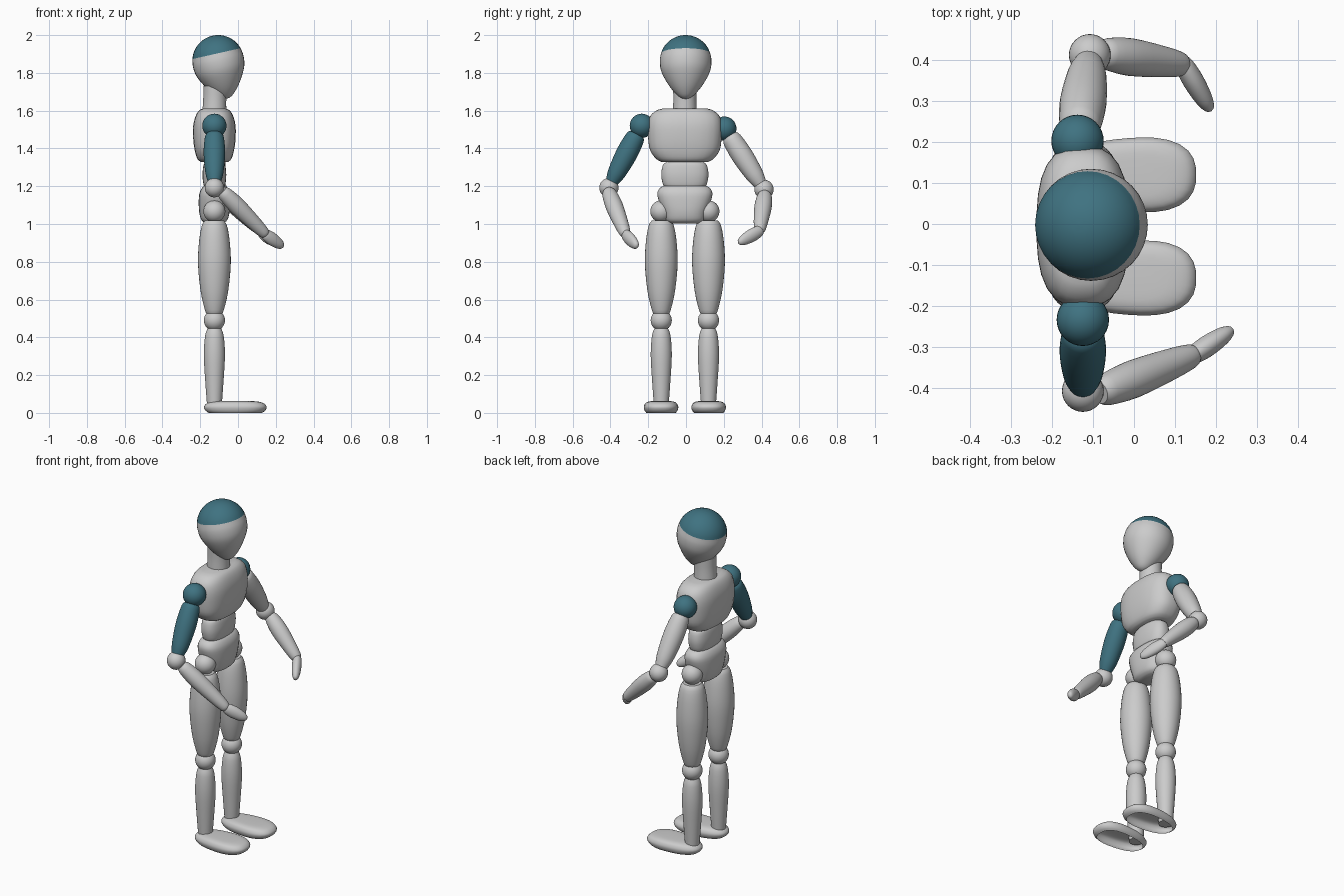
import bpy, bmesh
from math import sin, cos, pi, radians, sqrt
from mathutils import Vector

if "Cube" in bpy.data.objects:
    bpy.data.objects.remove(bpy.data.objects["Cube"])

SEG = 32
CX, CY = -0.125, -0.006      # body axis

teal = bpy.data.materials.new("teal")
teal.diffuse_color = (0.05, 0.17, 0.22, 1)
teal.use_nodes = True
teal.node_tree.nodes["Principled BSDF"].inputs["Base Color"].default_value = teal.diffuse_color


def finish(name, bm, mat=None):
    bmesh.ops.recalc_face_normals(bm, faces=bm.faces)
    me = bpy.data.meshes.new(name)
    bm.to_mesh(me)
    bm.free()
    ob = bpy.data.objects.new(name, me)
    bpy.context.collection.objects.link(ob)
    if mat:
        me.materials.append(mat)
    bpy.ops.object.select_all(action='DESELECT')
    ob.select_set(True)
    bpy.context.view_layer.objects.active = ob
    bpy.ops.object.shade_smooth_by_angle(angle=radians(40))
    return ob


def smooth_rings(rings, n=3):
    """Catmull-Rom interpolation between the given cross-sections."""
    p = [Vector(r) for r in rings]
    p = [2 * p[0] - p[1]] + p + [2 * p[-1] - p[-2]]
    out = []
    for a, b, c, d in zip(p, p[1:], p[2:], p[3:]):
        for i in range(n):
            t = i / n
            out.append(0.5 * (2 * b + (c - a) * t + (2 * a - 5 * b + 4 * c - d) * t * t
                              + (3 * b - a - 3 * c + d) * t ** 3))
    return out + [p[-2]]


def loft(name, rings, start, end=None, mat=None, power=2, flare=0, open_bottom=False):
    """Rings are (height, half x, half y); with an end point, height runs 0..1 along the axis."""
    start = Vector(start)
    axis = Vector(end) - start if end else Vector((0, 0, 1))
    rot = axis.to_track_quat('Z', 'Y') if end else None
    bm = bmesh.new()
    loops = []
    for h, rx, ry in smooth_rings(rings):
        loop = []
        for i in range(SEG):
            a = 2 * pi * i / SEG
            c, s = cos(a), sin(a)
            k = (abs(c) ** power + abs(s) ** power) ** (-1 / power)
            v = Vector((rx * c * k, ry * s * k * (1 + flare * (c - 0.5)), h * axis.length))
            if rot:
                v = rot @ v
            loop.append(bm.verts.new(v + start))
        loops.append(loop)
    for lo, hi in zip(loops, loops[1:]):
        for i in range(SEG):
            j = (i + 1) % SEG
            bm.faces.new((lo[i], lo[j], hi[j], hi[i]))
    bm.faces.new(loops[-1])
    if not open_bottom:
        bm.faces.new(loops[0])
    return finish(name, bm, mat)


def limb(name, a, b, radii, mat=None):
    return loft(name, [(t, r, r) for t, r in radii], a, b, mat)


def ball(name, pos, r, mat=None):
    bm = bmesh.new()
    bmesh.ops.create_uvsphere(bm, u_segments=32, v_segments=16, radius=r)
    bmesh.ops.translate(bm, verts=bm.verts, vec=pos)
    return finish(name, bm, mat)


# Head: tilted egg, split into grey face and teal cap
skull = Vector((-0.105, -0.002, 1.863))
up = Vector((-0.22, 0, 0.975)).normalized()
R, CUT = 0.137, 0.04
chin = skull - up * 0.205
face = [(-0.205, 0.005), (-0.2, 0.022), (-0.185, 0.043), (-0.15, 0.075), (-0.1, 0.108),
        (-0.05, 0.131), (0, R), (CUT, sqrt(R * R - CUT * CUT))]
limb("face", chin, skull + up * CUT, [((t + 0.205) / (0.205 + CUT), r) for t, r in face])
angle0 = 0.2963
dome = []
for i in range(9):
    a = angle0 + (pi / 2 - 0.02 - angle0) * i / 8
    dome.append(((R * sin(a) - CUT) / (R - CUT), R * cos(a)))
limb("skull_cap", skull + up * CUT, skull + up * R, dome, teal)
limb("neck", (CX, CY, 1.6), (CX + 0.004, CY, 1.73), [(0, 0.063), (0.5, 0.061), (1, 0.063)])

# Torso
loft("chest", [(1.327, 0.07, 0.12), (1.345, 0.09, 0.152), (1.39, 0.104, 0.184), (1.45, 0.112, 0.194),
               (1.52, 0.112, 0.196), (1.57, 0.1, 0.184), (1.6, 0.082, 0.152), (1.612, 0.06, 0.115)],
     (CX, CY, 0), power=2.7)
loft("waist", [(1.193, 0.05, 0.103), (1.21, 0.058, 0.116), (1.26, 0.063, 0.125),
               (1.31, 0.058, 0.117), (1.327, 0.05, 0.1)], (CX, CY, 0), power=2.5)
loft("pelvis", [(1.003, 0.045, 0.08), (1.02, 0.068, 0.103), (1.06, 0.08, 0.115), (1.11, 0.083, 0.134),
                (1.16, 0.08, 0.146), (1.19, 0.066, 0.133), (1.204, 0.05, 0.108)], (CX, CY, 0), power=2.5)

# Legs
for side, s in (("right", -1), ("left", 1)):
    y = CY + s * 0.125
    ball(side + "_hip_joint", (CX, y, 1.067), 0.058)
    limb(side + "_thigh", (CX, y, 0.52), (CX, y, 1.018),
         [(0, 0.038), (0.05, 0.05), (0.25, 0.073), (0.55, 0.087), (0.8, 0.08), (0.95, 0.066), (1, 0.05)])
    ball(side + "_knee_joint", (CX, y, 0.49), 0.056)
    limb(side + "_shin", (CX, y, 0.04), (CX, y, 0.45),
         [(0, 0.039), (0.3, 0.048), (0.65, 0.056), (0.9, 0.049), (1, 0.035)])
    foot = [(0, 0.85), (0.012, 0.95), (0.03, 1), (0.045, 0.95), (0.055, 0.85), (0.061, 0.66), (0.063, 0.4)]
    loft(side + "_foot", [(h, 0.166 * k, 0.096 * k) for h, k in foot],
         (-0.014, CY + s * 0.126, 0), power=2.5, flare=0.13, open_bottom=True)

# Arms: shoulder, upper arm, elbow, forearm and hand
arms = {
    "right": dict(mat=teal, shoulder=(-0.125, -0.234, 1.52), upper=((-0.125, -0.26, 1.475), (-0.125, -0.393, 1.222)),
                  elbow=(-0.125, -0.408, 1.192), fore=((-0.085, -0.412, 1.175), (0.148, -0.319, 0.943)),
                  tip=(0.239, -0.258, 0.88)),
    "left": dict(mat=None, shoulder=(-0.138, 0.203, 1.505), upper=((-0.133, 0.232, 1.465), (-0.111, 0.395, 1.21)),
                 elbow=(-0.108, 0.413, 1.183), fore=((-0.08, 0.418, 1.16), (0.122, 0.389, 0.963)),
                 tip=(0.187, 0.278, 0.9)),
}
for side, arm in arms.items():
    ball(side + "_shoulder_joint", arm["shoulder"], 0.064, teal)
    limb(side + "_upper_arm", *arm["upper"],
         [(0, 0.04), (0.08, 0.051), (0.4, 0.057), (0.8, 0.048), (1, 0.034)], arm["mat"])
    ball(side + "_elbow_joint", arm["elbow"], 0.051)
    limb(side + "_forearm", *arm["fore"],
         [(0, 0.028), (0.08, 0.039), (0.35, 0.046), (0.75, 0.038), (0.95, 0.03), (1, 0.022)])
    wrist, tip = Vector(arm["fore"][1]), Vector(arm["tip"])
    loft(side + "_hand", [(0, 0.016, 0.022), (0.1, 0.023, 0.03), (0.4, 0.026, 0.035), (0.75, 0.022, 0.029),
                          (0.94, 0.014, 0.018), (1, 0.005, 0.007)], wrist - (tip - wrist) * 0.1, tip)
